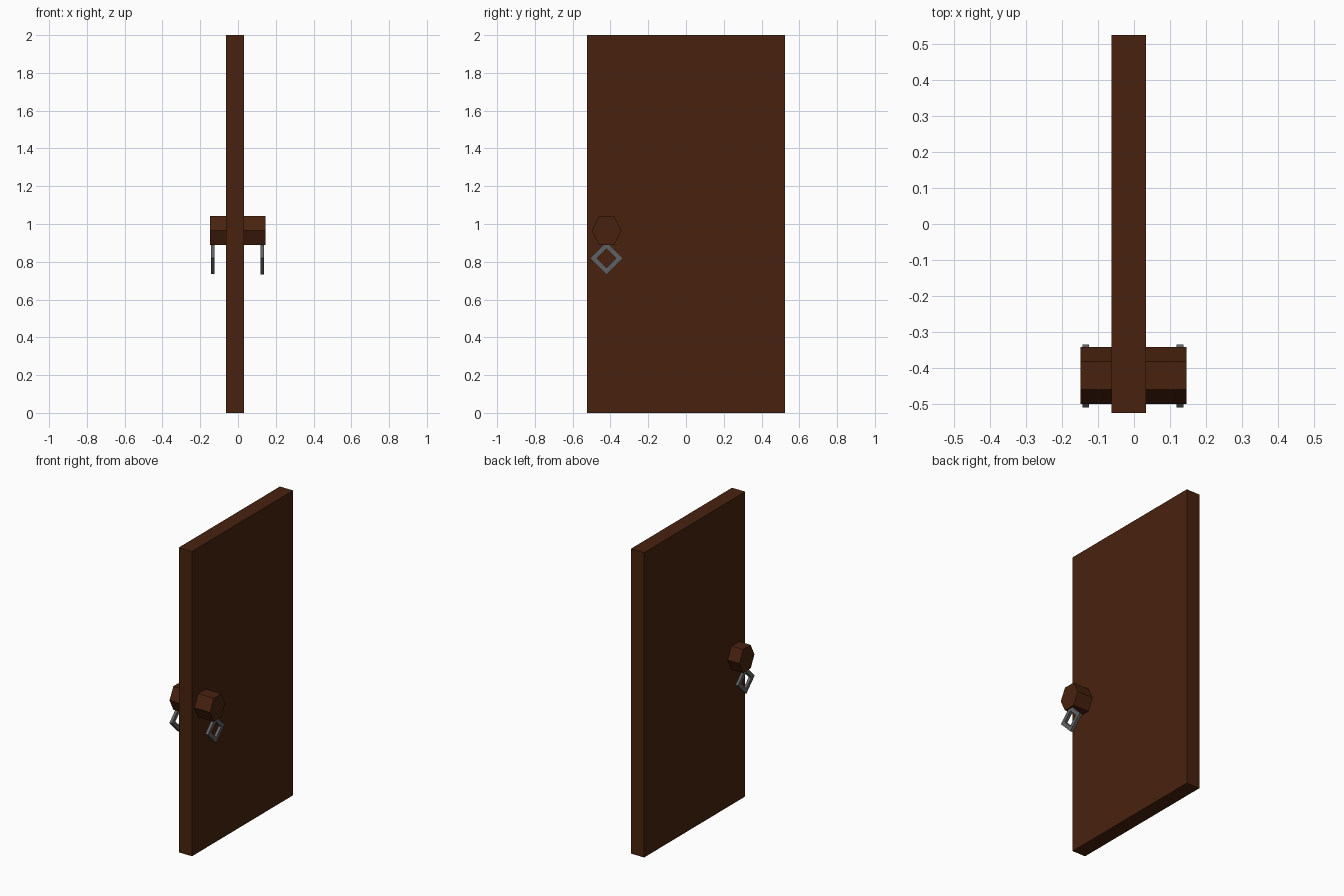
import bpy, bmesh, math
from mathutils import Vector

if "Cube" in bpy.data.objects:
    bpy.data.objects.remove(bpy.data.objects["Cube"])


def material(name, color):
    m = bpy.data.materials.new(name)
    m.diffuse_color = (*color, 1)
    m.use_nodes = True
    m.node_tree.nodes["Principled BSDF"].inputs["Base Color"].default_value = m.diffuse_color
    return m


WOOD = material("dark brown wood", (0.065, 0.016, 0.0045))
IRON = material("grey iron", (0.12, 0.12, 0.125))


def add_object(name, bm, mat):
    bmesh.ops.recalc_face_normals(bm, faces=bm.faces)
    mesh = bpy.data.meshes.new(name)
    bm.to_mesh(mesh)
    bm.free()
    mesh.materials.append(mat)
    obj = bpy.data.objects.new(name, mesh)
    bpy.context.collection.objects.link(obj)
    return obj


def prism(name, profile, x0, x1, mat):
    """Extrude a (y, z) profile along x."""
    bm = bmesh.new()
    face = bm.faces.new([bm.verts.new((x0, y, z)) for y, z in profile])
    ext = bmesh.ops.extrude_face_region(bm, geom=[face])
    verts = [v for v in ext["geom"] if isinstance(v, bmesh.types.BMVert)]
    bmesh.ops.translate(bm, verts=verts, vec=Vector((x1 - x0, 0, 0)))
    return add_object(name, bm, mat)


def diamond_ring(name, x0, x1, cy, cz, outer, inner, mat):
    """Four-sided ring with a square section, standing in the yz plane."""
    bm = bmesh.new()
    loops = []
    for i in range(4):
        a = i * math.pi / 2
        loops.append([bm.verts.new((x, cy + r * math.cos(a), cz + r * math.sin(a)))
                      for x, r in ((x0, outer), (x1, outer), (x1, inner), (x0, inner))])
    for i in range(4):
        a, b = loops[i], loops[(i + 1) % 4]
        for j in range(4):
            k = (j + 1) % 4
            bm.faces.new((a[j], a[k], b[k], b[j]))
    return add_object(name, bm, mat)


# door slab
prism("door_panel", [(-0.524, 0), (0.524, 0), (0.524, 2), (-0.524, 2)],
      -0.063, 0.033, WOOD)

# six-sided knob block on both faces of the door
KY, KZ, HALF = -0.42, 0.965, 0.077
hexagon = [(KY + 0.0785 * math.cos(i * math.pi / 3),
            KZ + HALF * math.sin(i * math.pi / 3) / math.sin(math.pi / 3))
           for i in range(6)]
prism("door_knob", hexagon, -0.148, 0.146, WOOD)

# pull rings hanging from the knob
diamond_ring("pull_ring_left", -0.143, -0.125, -0.421, 0.821, 0.087, 0.051, IRON)
diamond_ring("pull_ring_right", 0.118, 0.137, -0.421, 0.819, 0.087, 0.051, IRON)
